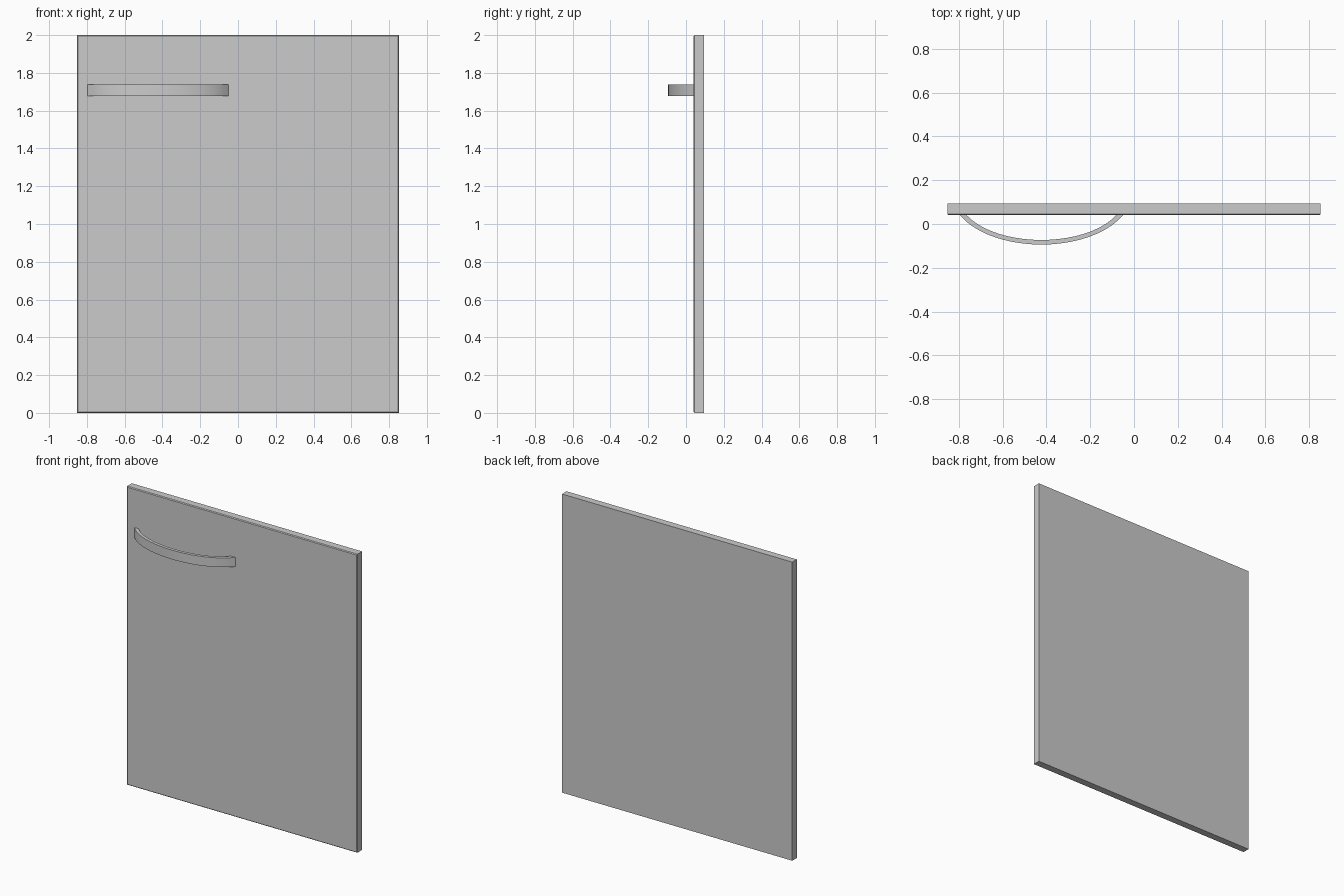
import bpy, bmesh

if "Cube" in bpy.data.objects:
    bpy.data.objects.remove(bpy.data.objects["Cube"])

FRONT, BACK = 0.041, 0.094   # door panel depth range
HALF_W = 0.853


def finish(bm, name):
    bmesh.ops.recalc_face_normals(bm, faces=bm.faces[:])
    me = bpy.data.meshes.new(name)
    bm.to_mesh(me)
    bm.free()
    ob = bpy.data.objects.new(name, me)
    bpy.context.collection.objects.link(ob)
    return ob


# Door panel with a tiny chamfer around the front face
bm = bmesh.new()
bmesh.ops.create_cube(bm, size=1)
for v in bm.verts:
    v.co.x *= 2 * HALF_W
    v.co.y = FRONT if v.co.y < 0 else BACK
    v.co.z += 0.5
    v.co.z *= 2
rim = [e for e in bm.edges if all(abs(v.co.y - FRONT) < 1e-4 for v in e.verts)]
bmesh.ops.bevel(bm, geom=rim, offset=0.005, segments=1, affect='EDGES')
finish(bm, "door_panel")


# Bowed handle: outer and inner arcs swept to a flat strap
def arc(half, ctrl, depth, n=20):
    pts = []
    for i in range(n + 1):
        t = i / n
        s = 1 - t
        x = half * (t**3 - s**3) + ctrl * 3 * s * t * (t - s)
        pts.append((-0.423 + x, FRONT - 4 * depth * s * t))
    return pts


bm = bmesh.new()
outline = arc(0.374, 0.22, 0.135) + arc(0.343, 0.20, 0.114)[::-1]
low, high = ([bm.verts.new((x, y, z)) for x, y in outline] for z in (1.677, 1.739))
count = len(outline)
for i in range(count):
    j = (i + 1) % count
    bm.faces.new((low[i], low[j], high[j], high[i]))
for ring in (low, high):
    for i in range(count // 2 - 1):
        bm.faces.new((ring[i], ring[i + 1], ring[-2 - i], ring[-1 - i]))
handle = finish(bm, "bow_handle")

bpy.context.view_layer.objects.active = handle
handle.select_set(True)
bpy.ops.object.shade_smooth_by_angle()
